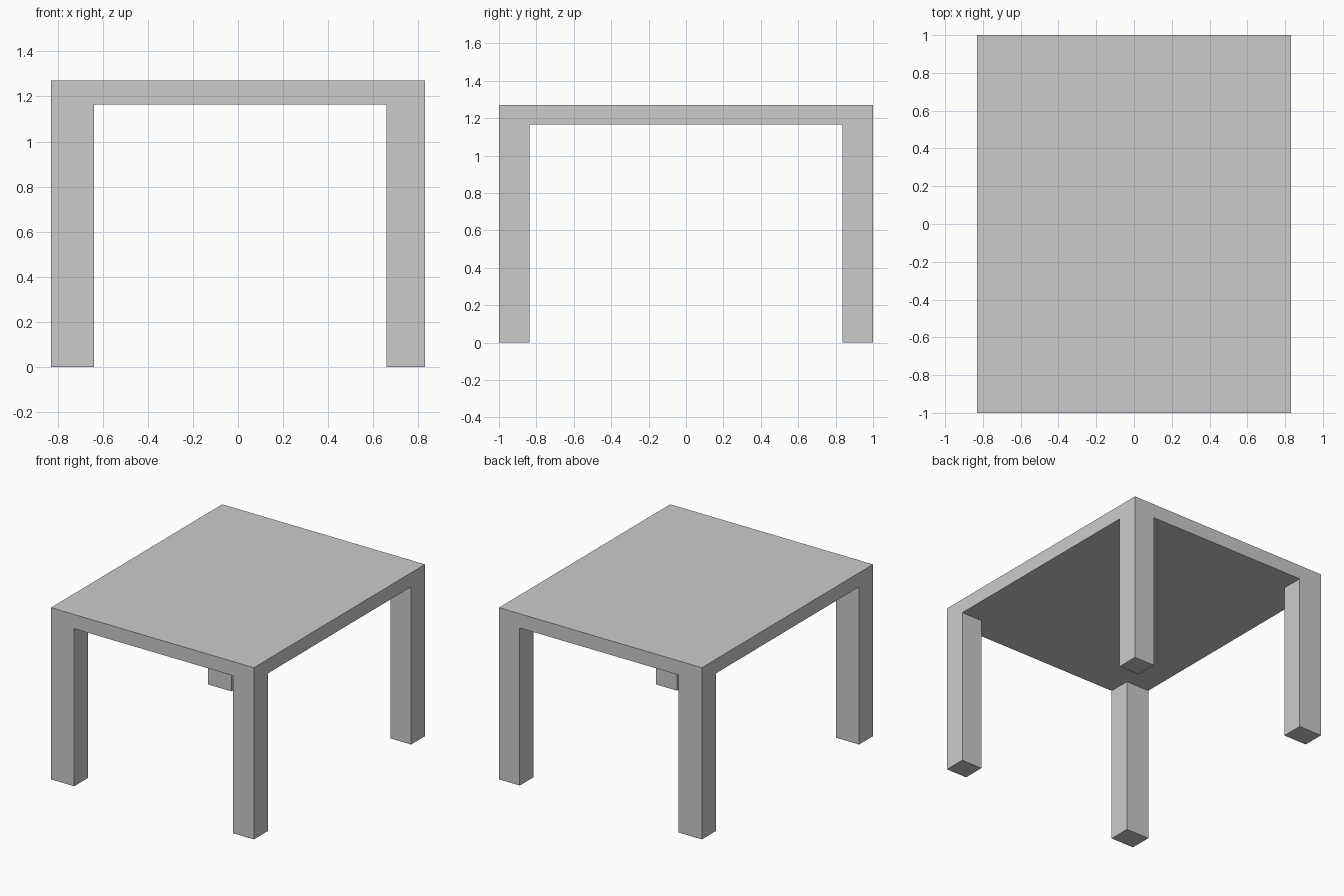
import bpy

if "Cube" in bpy.data.objects:
    bpy.data.objects.remove(bpy.data.objects["Cube"])

HALF_X, HALF_Y = 0.83, 1.0
UNDERSIDE, TOP = 1.165, 1.27
LEG_DEPTH = 0.163
LEG_WIDTH = {"left": 0.19, "right": 0.17}   # left legs are slightly wider


def box(name, lo, hi):
    """Axis-aligned box between two corners."""
    centre = [(a + b) / 2 for a, b in zip(lo, hi)]
    bpy.ops.mesh.primitive_cube_add(size=1, location=centre)
    obj = bpy.context.object
    obj.name = obj.data.name = name
    obj.scale = [b - a for a, b in zip(lo, hi)]
    bpy.ops.object.transform_apply(location=False, rotation=False, scale=True)
    return obj


# Table top
box("table_top", (-HALF_X, -HALF_Y, UNDERSIDE), (HALF_X, HALF_Y, TOP))

# Four legs, flush with the corners of the top
for side, width in LEG_WIDTH.items():
    x0 = -HALF_X if side == "left" else HALF_X - width
    for end in ("front", "back"):
        y0 = -HALF_Y if end == "front" else HALF_Y - LEG_DEPTH
        box(f"{end}_{side}_leg", (x0, y0, 0), (x0 + width, y0 + LEG_DEPTH, UNDERSIDE))
